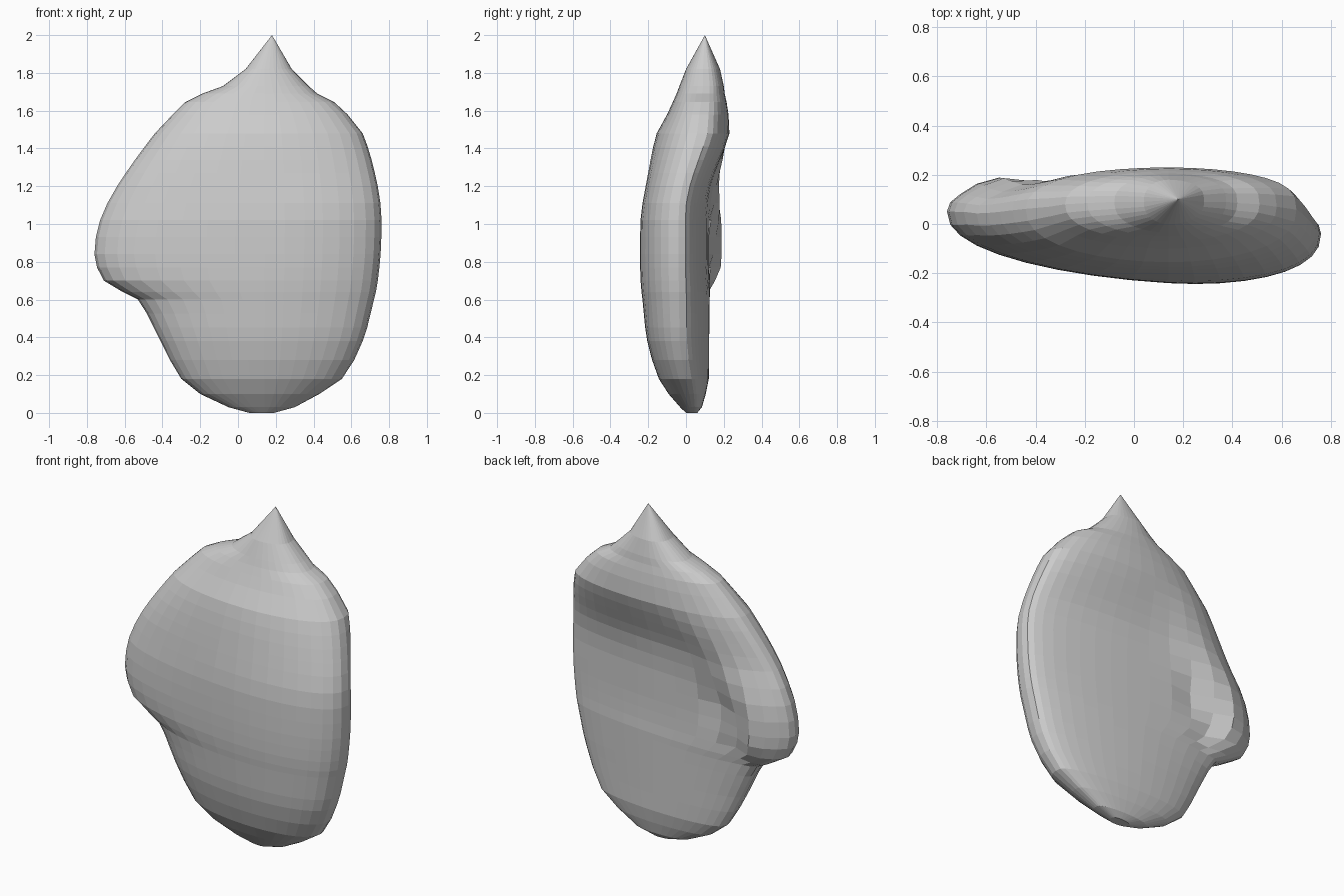
import bpy, bmesh, math
from mathutils import Vector

if "Cube" in bpy.data.objects:
    bpy.data.objects.remove(bpy.data.objects["Cube"])

# Horizontal sections: z, left x, right x, front y, middle y, back y
SECTIONS = [
    (0.00, 0.06, 0.19, 0.00, 0.03, 0.06),
    (0.03, -0.05, 0.30, -0.03, 0.035, 0.085),
    (0.10, -0.20, 0.43, -0.09, 0.03, 0.105),
    (0.18, -0.30, 0.55, -0.14, 0.02, 0.12),
    (0.38, -0.41, 0.66, -0.20, 0.00, 0.12),
    (0.60, -0.53, 0.72, -0.225, 0.00, 0.12),
    (0.64, -0.61, 0.73, -0.23, 0.00, 0.12),
    (0.70, -0.71, 0.74, -0.235, 0.00, 0.115),
    (0.84, -0.76, 0.755, -0.238, 0.00, 0.11),
    (1.02, -0.73, 0.76, -0.235, 0.00, 0.11),
    (1.20, -0.64, 0.74, -0.21, 0.01, 0.13),
    (1.48, -0.44, 0.66, -0.155, 0.06, 0.23),
    (1.58, -0.345, 0.58, -0.10, 0.07, 0.225),
    (1.645, -0.28, 0.51, -0.07, 0.08, 0.215),
    (1.69, -0.19, 0.42, -0.05, 0.085, 0.205),
    (1.73, -0.08, 0.375, -0.035, 0.09, 0.20),
    (1.82, 0.04, 0.285, 0.00, 0.09, 0.18),
]
TIP = (0.18, 0.10, 2.0)
MID_X = 0.14
# Path of the rolled ridge on the back, ending in the side lobe
RIDGE = [Vector(p) for p in [(-0.25, 1.40), (-0.42, 1.18), (-0.57, 0.95), (-0.58, 0.80)]]
SIDES = 36


def segment_distance(p, a, b):
    d = b - a
    t = max(0, min(1, (p - a).dot(d) / d.length_squared))
    return (p - a - d * t).length


def back_relief(x, z):
    p = Vector((x, z))
    dist = min(segment_distance(p, a, b) for a, b in zip(RIDGE, RIDGE[1:]))
    height = 0.095 * max(0, min(1, (1.5 - z) / 0.5))
    ridge = height * math.exp(-(dist / 0.16) ** 2)
    crease = 0.035 * math.exp(-(segment_distance(p, Vector((-0.34, 0.95)), Vector((-0.42, 0.68))) / 0.07) ** 2)
    return ridge - crease


def section_points(z, xl, xr, yf, ym, yb):
    tilt = 0.06 * max(0, min(1, (1.5 - z) / 0.4)) * min(1, (xr - xl) / 1.0)
    points = []
    for i in range(SIDES):
        a = 2 * math.pi * i / SIDES
        c, s = math.cos(a), math.sin(a)
        x = MID_X + c * (xr - MID_X if c > 0 else MID_X - xl)
        y = ym - tilt * (x - 0.1)
        if s < 0:
            y -= (ym - yf) * abs(s) ** 0.85
        else:
            s = max(s, 0)
            power = 0.85 if c < 0 else 0.65
            y += (yb - ym) * s ** power + back_relief(x, z) * s ** 0.5
        points.append((x, y, z))
    return points


def spline(p, q, r, s, t):
    """Smooth value between q and r, with slopes from the neighbours' spacing."""
    h = r[0] - q[0]
    out = [q[0] + h * t]
    for k in range(1, 6):
        slope = (r[k] - q[k]) / h
        m0 = (r[k] - p[k]) / (r[0] - p[0])
        m1 = (s[k] - q[k]) / (s[0] - q[0])
        # limit the slopes so the outline does not overshoot
        m0 = 0 if m0 * slope <= 0 else math.copysign(min(abs(m0), 2 * abs(slope)), slope)
        m1 = 0 if m1 * slope <= 0 else math.copysign(min(abs(m1), 2 * abs(slope)), slope)
        out.append(q[k] * (1 + 2 * t) * (1 - t) ** 2 + r[k] * t * t * (3 - 2 * t)
                   + h * (m0 * t * (1 - t) ** 2 - m1 * t * t * (1 - t)))
    return out


# Subdivide the long gaps between sections
levels = []
for i in range(len(SECTIONS) - 1):
    a, b = SECTIONS[i], SECTIONS[i + 1]
    before, after = SECTIONS[max(i - 1, 0)], SECTIONS[min(i + 2, len(SECTIONS) - 1)]
    n = max(1, round((b[0] - a[0]) / 0.08))
    levels += [spline(before, a, b, after, k / n) for k in range(n)]
levels.append(SECTIONS[-1])

# Body: skin the sections, close the base and pull the top to a point
bm = bmesh.new()
rings = [[bm.verts.new(p) for p in section_points(*lv)] for lv in levels]
for low, high in zip(rings, rings[1:]):
    for i in range(SIDES):
        j = (i + 1) % SIDES
        bm.faces.new((low[i], low[j], high[j], high[i]))
bm.faces.new(rings[0][::-1])
tip = bm.verts.new(TIP)
for i in range(SIDES):
    bm.faces.new((rings[-1][i], rings[-1][(i + 1) % SIDES], tip))
bmesh.ops.recalc_face_normals(bm, faces=bm.faces)

mesh = bpy.data.meshes.new("pointed_body")
bm.to_mesh(mesh)
bm.free()
body = bpy.data.objects.new("pointed_body", mesh)
bpy.context.collection.objects.link(body)
